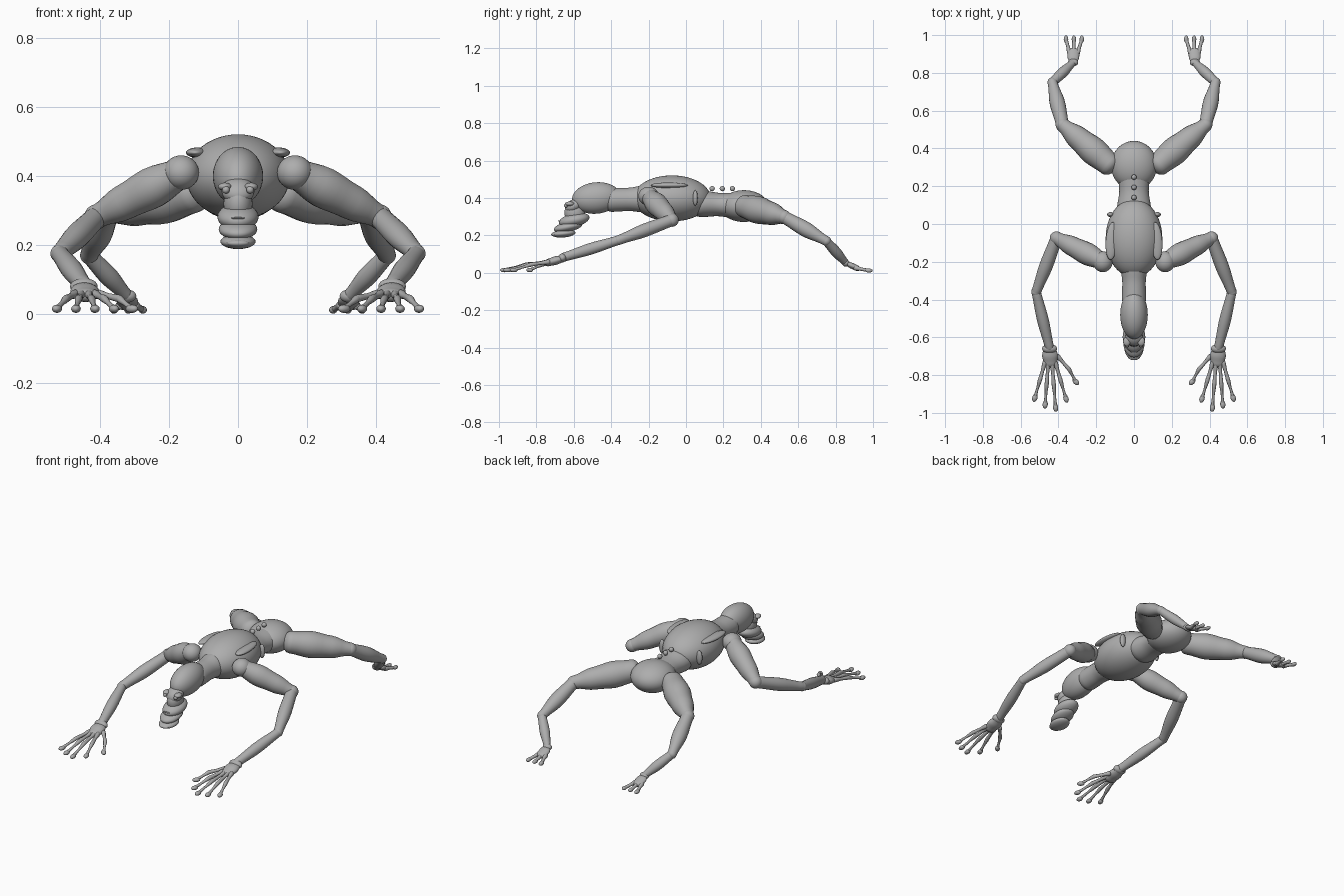
import bpy, bmesh, math
from mathutils import Vector, Matrix

cube = bpy.data.objects.get("Cube")
if cube:
    bpy.data.objects.remove(cube, do_unlink=True)

grey = bpy.data.materials.new("plain grey")
grey.use_nodes = True
colour = (0.42, 0.42, 0.42, 1)
grey.diffuse_color = colour
grey.node_tree.nodes["Principled BSDF"].inputs["Base Color"].default_value = colour


def finish(name, bm):
    """Turn a bmesh into a smooth grey object."""
    bmesh.ops.recalc_face_normals(bm, faces=bm.faces)
    mesh = bpy.data.meshes.new(name)
    bm.to_mesh(mesh)
    bm.free()
    mesh.materials.append(grey)
    for face in mesh.polygons:
        face.use_smooth = True
    obj = bpy.data.objects.new(name, mesh)
    bpy.context.collection.objects.link(obj)
    return obj


def ball(name, centre, radii, tilt=0.0, yaw=0.0, segments=32):
    """Ellipsoid, tilted about x and then turned about z (degrees)."""
    bm = bmesh.new()
    turn = Matrix.Rotation(math.radians(yaw), 4, 'Z') @ Matrix.Rotation(math.radians(tilt), 4, 'X')
    matrix = Matrix.Translation(centre) @ turn @ Matrix.Diagonal((*radii, 1))
    bmesh.ops.create_uvsphere(bm, u_segments=segments, v_segments=segments // 2,
                              radius=1, matrix=matrix)
    return finish(name, bm)


def limb(name, start, end, radii, flat=1.0, sides=20):
    """Round tube between two points, its radius following a list, with domed ends."""
    start, end = Vector(start), Vector(end)
    axis = (end - start).normalized()
    across = axis.cross(Vector((0, 0, 1))).normalized()
    upward = across.cross(axis)
    stations = []
    for i in range(4):
        a = math.pi / 2 * (i + 0.3) / 4.3
        stations.append((start - axis * radii[0] * 0.7 * math.cos(a), radii[0] * math.sin(a)))
    steps = 12
    for i in range(steps + 1):
        t = i / steps * (len(radii) - 1)
        k = min(int(t), len(radii) - 2)
        f = t - k
        f = f * f * (3 - 2 * f)
        stations.append((start.lerp(end, i / steps), radii[k] * (1 - f) + radii[k + 1] * f))
    for i in reversed(range(4)):
        a = math.pi / 2 * (i + 0.3) / 4.3
        stations.append((end + axis * radii[-1] * 0.7 * math.cos(a), radii[-1] * math.sin(a)))
    bm = bmesh.new()
    rings = []
    for centre, r in stations:
        ring = []
        for j in range(sides):
            a = 2 * math.pi * j / sides
            ring.append(bm.verts.new(centre + across * r * math.cos(a) + upward * r * flat * math.sin(a)))
        rings.append(ring)
    for a, b in zip(rings, rings[1:]):
        for j in range(sides):
            n = (j + 1) % sides
            bm.faces.new((a[j], a[n], b[n], b[j]))
    bm.faces.new(rings[0][::-1])
    bm.faces.new(rings[-1])
    return finish(name, bm)


# Trunk
ball("chest", (0, -0.075, 0.398), (0.15, 0.208, 0.123), segments=48)
limb("waist", (0, 0.08, 0.37), (0, 0.27, 0.36), [0.09, 0.078, 0.085], 0.8, 32)
ball("pelvis", (0, 0.31, 0.357), (0.122, 0.13, 0.085), segments=40)
for i in range(3):
    ball(f"spine_bead_{i + 1}", (0, 0.14 + 0.054 * i, 0.45), (0.014,) * 3, segments=16)

# Head and face
limb("neck", (0, -0.22, 0.395), (0, -0.4, 0.39), [0.072, 0.062, 0.064], 1, 32)
ball("skull", (0, -0.48, 0.4), (0.073, 0.13, 0.084), 6, segments=40)
ball("brow", (0, -0.6, 0.358), (0.048, 0.05, 0.034), 30)
ball("nose_bridge", (0, -0.595, 0.32), (0.042, 0.055, 0.06), 10)
ball("muzzle", (0, -0.598, 0.282), (0.06, 0.083, 0.036), 12)
ball("upper_lip", (0, -0.63, 0.246), (0.056, 0.078, 0.027), 12)
ball("lower_jaw", (0, -0.655, 0.21), (0.051, 0.064, 0.021), 5)
ball("lower_lip", (0, -0.703, 0.205), (0.032, 0.018, 0.011))
ball("mouth_crease", (0, -0.678, 0.278), (0.02, 0.006, 0.003), segments=16)

# Paired parts
for side, s in (("left", 1), ("right", -1)):
    def at(x, y, z):
        return (s * x, y, z)

    ball(side + "_eye", at(0.035, -0.642, 0.36), (0.011,) * 3, segments=16)
    ball(side + "_eyelid", at(0.038, -0.622, 0.369), (0.02, 0.025, 0.012), segments=20)
    ball(side + "_shoulder_blade", at(0.118, -0.09, 0.468), (0.032, 0.1, 0.015), 0, s * 4)
    ball(side + "_rib", at(0.124, 0.05, 0.4), (0.018, 0.013, 0.042), segments=20)

    # Arm
    shoulder, elbow = at(0.165, -0.2, 0.41), at(0.41, -0.075, 0.282)
    bend, wrist = at(0.518, -0.36, 0.175), at(0.447, -0.655, 0.083)
    ball(side + "_shoulder", shoulder, (0.052, 0.055, 0.05))
    limb(side + "_upper_arm", shoulder, elbow, [0.045, 0.06, 0.052, 0.034])
    ball(side + "_elbow", elbow, (0.036,) * 3)
    limb(side + "_forearm", elbow, bend, [0.032, 0.036, 0.026])
    ball(side + "_arm_bend", bend, (0.026,) * 3)
    limb(side + "_lower_forearm", bend, wrist, [0.025, 0.031, 0.024])

    # Hand
    ball(side + "_wrist", at(0.447, -0.66, 0.08), (0.04, 0.024, 0.024))
    limb(side + "_palm", at(0.447, -0.66, 0.076), at(0.442, -0.735, 0.055), [0.034, 0.042, 0.036], 0.55)
    fingers = [(0.472, -0.525, -0.92), (0.454, -0.47, -0.955),
               (0.434, -0.415, -0.972), (0.416, -0.36, -0.925), (0.405, -0.308, -0.835)]
    for i, (base, tip, y) in enumerate(fingers):
        tip = abs(tip)
        name = f"{side}_finger_{i + 1}"
        root = Vector(at(base, -0.735 if i < 4 else -0.7, 0.058))
        end = Vector(at(tip, y, 0.015))
        knuckle = root.lerp(end, 0.5) + Vector((s * (-0.012 if i == 4 else 0), 0, 0.008))
        limb(name + "_base", root, knuckle, [0.013, 0.009, 0.011], sides=12)
        limb(name + "_end", knuckle, end, [0.011, 0.007, 0.009], sides=12)
        yaw = math.degrees(math.atan2(s * (tip - base), -(y + 0.735)))
        ball(name + "_tip", end, (0.014, 0.022, 0.012), 0, yaw, 16)

    # Leg
    hip, knee = at(0.13, 0.315, 0.355), at(0.378, 0.525, 0.298)
    hock, ankle = at(0.432, 0.75, 0.17), at(0.322, 0.855, 0.052)
    limb(side + "_thigh", hip, knee, [0.062, 0.074, 0.062, 0.037])
    ball(side + "_knee", knee, (0.037,) * 3)
    limb(side + "_shin", knee, hock, [0.034, 0.041, 0.026])
    ball(side + "_hock", hock, (0.026,) * 3)
    limb(side + "_lower_leg", hock, ankle, [0.024, 0.028, 0.019])

    # Foot
    ball(side + "_ankle", ankle, (0.027, 0.02, 0.019))
    limb(side + "_foot", ankle, at(0.32, 0.912, 0.026), [0.022, 0.031, 0.031], 0.5)
    for i in range(3):
        spread = (i - 1) * 0.042
        tip = at(0.318 + spread, 0.978, 0.012)
        limb(f"{side}_toe_{i + 1}", at(0.32 + spread * 0.5, 0.905, 0.026), tip,
             [0.013, 0.009, 0.009], sides=12)
        ball(f"{side}_toe_tip_{i + 1}", tip, (0.012, 0.02, 0.011), segments=16)
